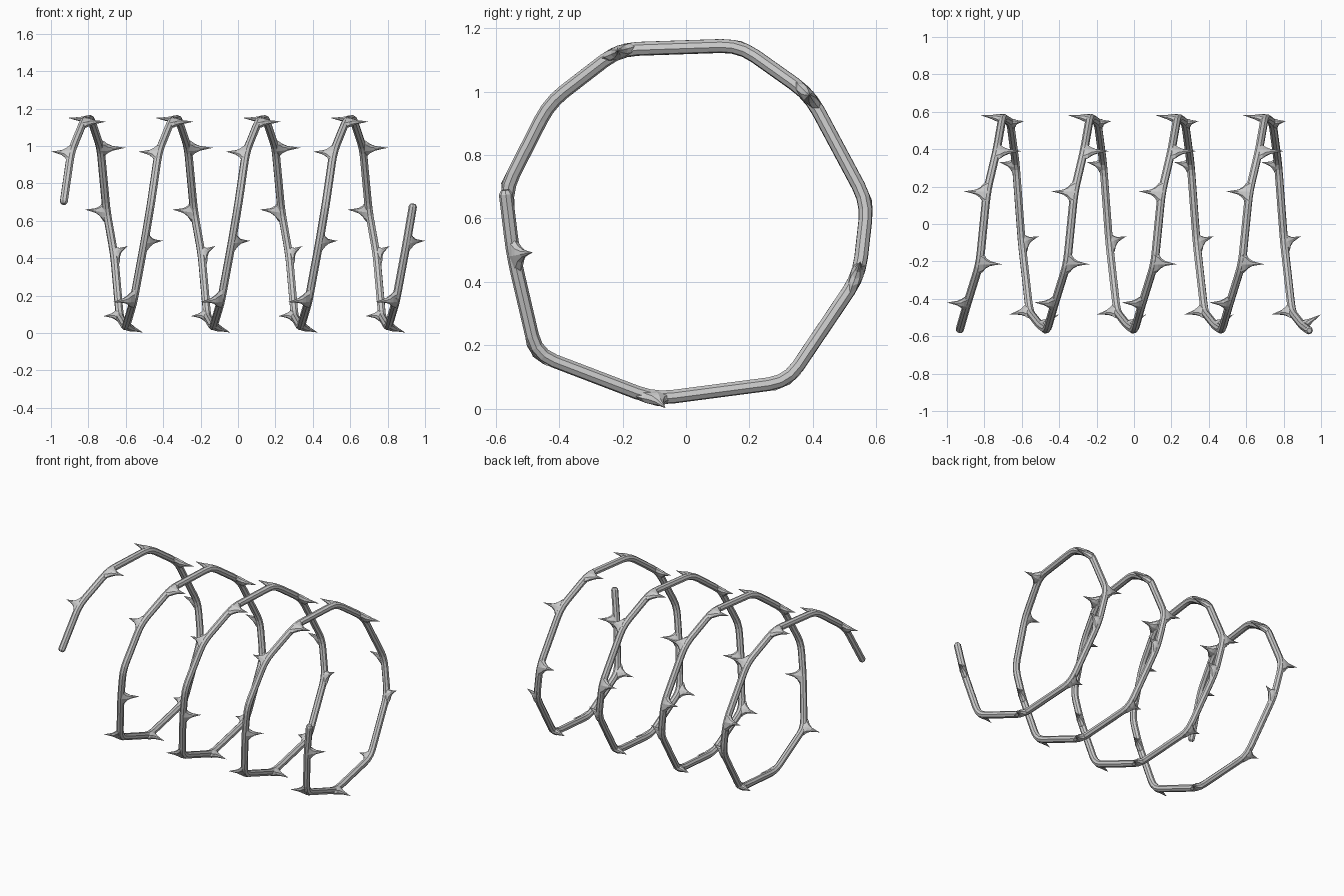
import bpy, bmesh, math
from mathutils import Vector

if "Cube" in bpy.data.objects:
    bpy.data.objects.remove(bpy.data.objects["Cube"])

TURNS, PITCH, RADIUS = 4, 0.4675, 0.022
# One turn of the coil: corner position, then thorn tip (none at the seam)
TURN = [
    ((-0.933, -0.570, 0.69), None),
    ((-0.893, -0.430, 0.965), (-1.0, -0.42, 0.97)),
    ((-0.825, -0.212, 1.133), (-0.705, -0.215, 1.13)),
    ((-0.787, 0.170, 1.146), (-0.91, 0.175, 1.15)),
    ((-0.735, 0.390, 0.99), (-0.60, 0.39, 0.99)),
    ((-0.703, 0.572, 0.65), (-0.82, 0.582, 0.66)),
    ((-0.662, 0.546, 0.42), (-0.59, 0.55, 0.465)),
    ((-0.632, 0.320, 0.085), (-0.72, 0.33, 0.09)),
    ((-0.600, -0.100, 0.030), (-0.508, -0.065, 0.002)),
    ((-0.558, -0.472, 0.172), (-0.67, -0.485, 0.165)),
    ((-0.500, -0.545, 0.485), (-0.402, -0.483, 0.493)),
]
step = Vector((PITCH, 0, 0))
nodes = [Vector(p) + step * k for k in range(TURNS) for p, t in TURN]
nodes.append(Vector(TURN[0][0]) + step * TURNS)

# Vine: polyline with rounded corners, slightly narrowed at both ends
path = [(nodes[0], 0.6), (nodes[0].lerp(nodes[1], 0.04), 1)]
for a, b, c in zip(nodes, nodes[1:], nodes[2:]):
    p = b + (a - b).normalized() * 0.06
    q = b + (c - b).normalized() * 0.06
    for t in (0, 0.33, 0.67, 1):
        path.append((p * (1 - t) ** 2 + b * 2 * t * (1 - t) + q * t * t, 1))
path += [(nodes[-1].lerp(nodes[-2], 0.06), 1), (nodes[-1], 0.6)]

curve = bpy.data.curves.new("vine", 'CURVE')
curve.dimensions = '3D'
curve.bevel_depth = RADIUS
curve.bevel_resolution = 2
curve.use_fill_caps = True
spline = curve.splines.new('POLY')
spline.points.add(len(path) - 1)
for pt, (co, radius) in zip(spline.points, path):
    pt.co = (*co, 1)
    pt.radius = radius
vine = bpy.data.objects.new("vine", curve)
bpy.context.collection.objects.link(vine)
bpy.context.view_layer.objects.active = vine
vine.select_set(True)
bpy.ops.object.convert(target='MESH')
for f in bpy.context.object.data.polygons:
    f.use_smooth = False

# Thorns: flared spikes, long along the vine at the root
PROFILE = [(0.0, 0.068, 0.021), (0.18, 0.050, 0.021), (0.30, 0.029, 0.019),
           (0.48, 0.014, 0.012), (0.75, 0.006, 0.006)]  # along, half length, half width
SIDES = 8


def add_thorn(bm, before, base, after, tip):
    back, ahead = (before - base).normalized(), (after - base).normalized()
    root = base + (back + ahead) * 0.015
    axis = tip - root
    n = axis.normalized()
    u = (ahead - back).normalized()
    u = (u - n * u.dot(n) * 0.7).normalized()
    v = axis.cross(u).normalized()
    angles = [2 * math.pi * i / SIDES for i in range(SIDES)]
    rings = [[bm.verts.new(root + axis * s + u * long * math.cos(a)
                           + v * wide * math.sin(a)) for a in angles]
             for s, long, wide in PROFILE]
    bm.faces.new(rings[0])
    end = bm.verts.new(tip)
    for i in range(SIDES):
        j = (i + 1) % SIDES
        for lo, hi in zip(rings, rings[1:]):
            bm.faces.new((lo[i], lo[j], hi[j], hi[i]))
        bm.faces.new((rings[-1][i], rings[-1][j], end))


bm = bmesh.new()
for i, (p, tip) in enumerate(TURN):
    if tip:
        add_thorn(bm, nodes[i - 1], nodes[i], nodes[i + 1], Vector(tip))
bmesh.ops.recalc_face_normals(bm, faces=bm.faces)
mesh = bpy.data.meshes.new("thorns")
bm.to_mesh(mesh)
bm.free()
thorns = bpy.data.objects.new("thorns", mesh)
bpy.context.collection.objects.link(thorns)

# Repeat the thorns on every turn
array = thorns.modifiers.new("turns", 'ARRAY')
array.count = TURNS
array.use_relative_offset = False
array.use_constant_offset = True
array.constant_offset_displace = step
